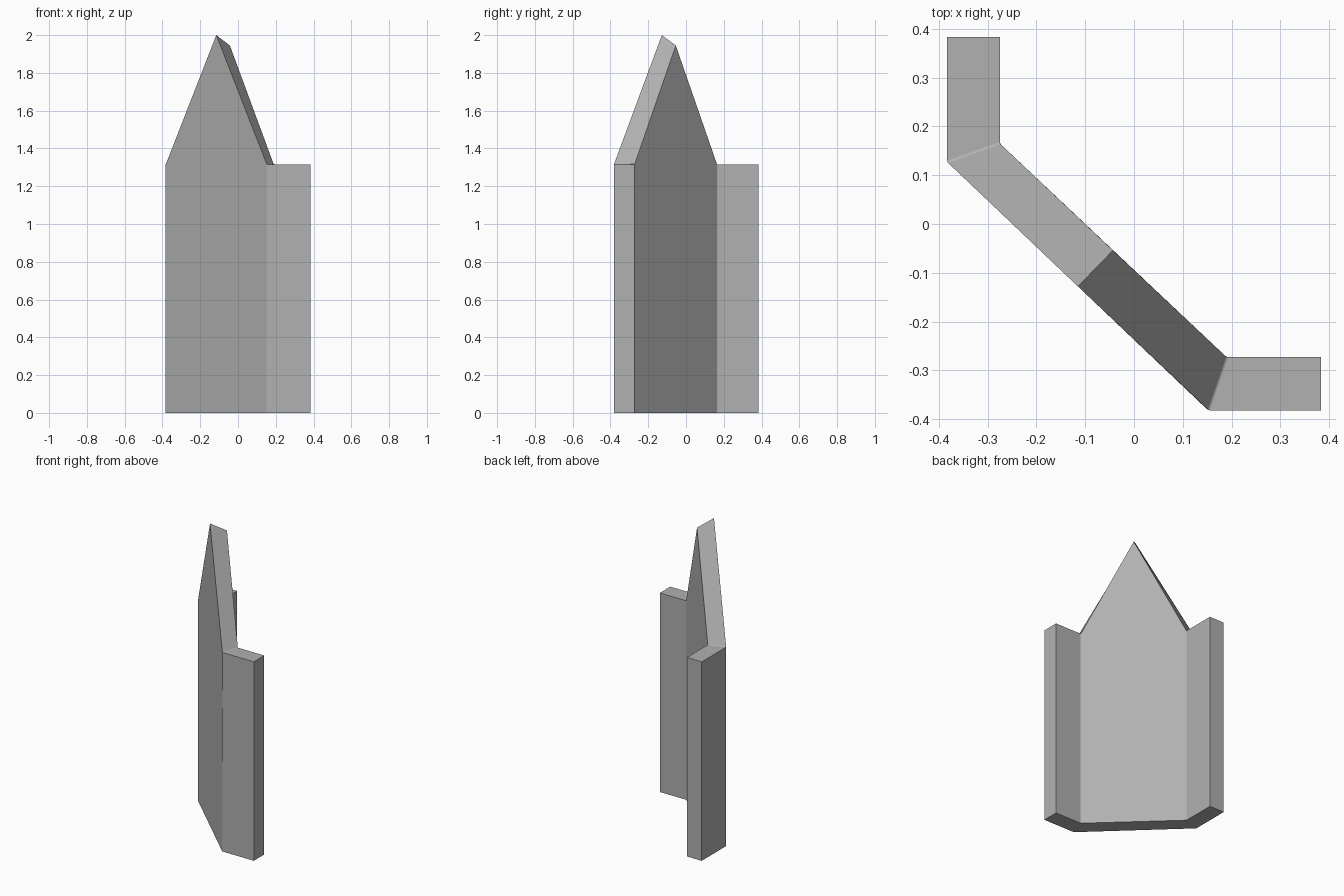
import bpy, bmesh
from math import radians

if "Cube" in bpy.data.objects:
    bpy.data.objects.remove(bpy.data.objects["Cube"])

BASE_H = 1.316

# Plan of the bent panel: front side and back side, left wing to right wing
front = [(-0.383, 0.383), (-0.383, 0.127), (0.152, -0.382), (0.383, -0.382)]
back = [(-0.275, 0.383), (-0.275, 0.165), (0.19, -0.273), (0.383, -0.273)]
# Ridge of the pointed middle section
front_peak = (-0.115, -0.128, 2.0)
back_peak = (-0.043, -0.054, 1.945)

bm = bmesh.new()


def column(points, z):
    return [bm.verts.new((x, y, z)) for x, y in points]


f0, b0 = column(front, 0), column(back, 0)
f1, b1 = column(front, BASE_H), column(back, BASE_H)
fp, bp = bm.verts.new(front_peak), bm.verts.new(back_peak)

# Walls and underside, one strip per panel section
for i in range(3):
    mid = i == 1
    bm.faces.new([f0[i], f0[i + 1], f1[i + 1]] + ([fp] if mid else []) + [f1[i]])
    bm.faces.new([b0[i + 1], b0[i], b1[i]] + ([bp] if mid else []) + [b1[i + 1]])
    bm.faces.new([f0[i], b0[i], b0[i + 1], f0[i + 1]])
    if not mid:
        bm.faces.new([f1[i], f1[i + 1], b1[i + 1], b1[i]])

# Sloping top of the pointed section
bm.faces.new([f1[1], fp, bp, b1[1]])
bm.faces.new([fp, f1[2], b1[2], bp])

# Wing ends
for i in (0, 3):
    bm.faces.new([f0[i], f1[i], b1[i], b0[i]])
bmesh.ops.recalc_face_normals(bm, faces=bm.faces)

# Softly rounded bends and top folds
bends = []
for i in (1, 2):
    for a, b in ((f0[i], f1[i]), (b0[i], b1[i]), (f1[i], b1[i])):
        bends.append(bm.edges.get((a, b)))
bmesh.ops.bevel(bm, geom=bends, offset=0.004, segments=4, profile=0.5,
                affect='EDGES', clamp_overlap=True)

mesh = bpy.data.meshes.new("pointed_panel")
bm.to_mesh(mesh)
bm.free()
panel = bpy.data.objects.new("pointed_panel", mesh)
bpy.context.collection.objects.link(panel)

# Smooth bends, flat large faces
bpy.context.view_layer.objects.active = panel
panel.select_set(True)
bpy.ops.object.shade_smooth_by_angle(angle=radians(30))
weighted = panel.modifiers.new("flat_faces", 'WEIGHTED_NORMAL')
weighted.keep_sharp = True

# Mid grey finish
grey = bpy.data.materials.new("mid_grey")
grey.diffuse_color = (0.44, 0.44, 0.44, 1)
grey.use_nodes = True
grey.node_tree.nodes["Principled BSDF"].inputs["Base Color"].default_value = grey.diffuse_color
mesh.materials.append(grey)
